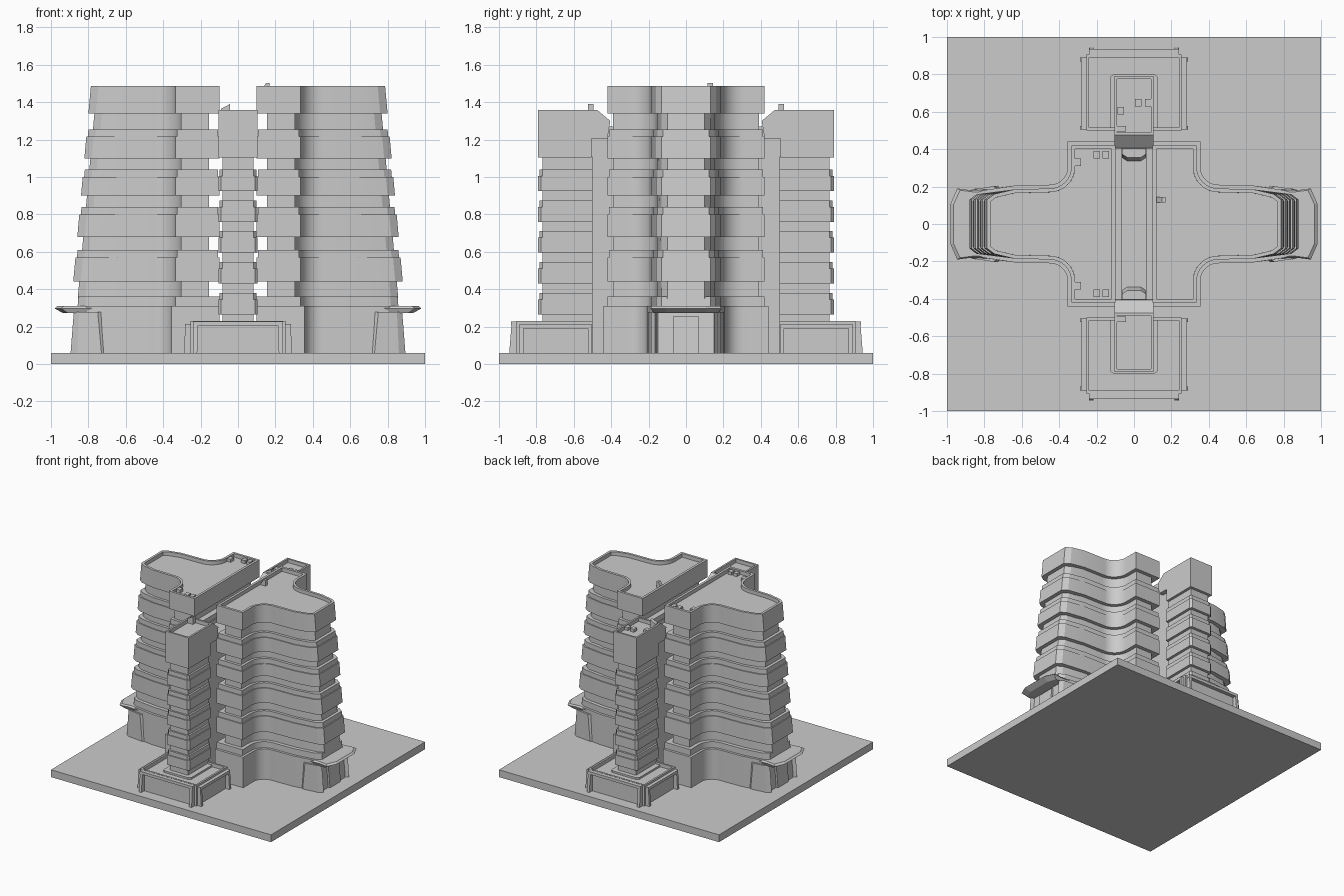
import bpy, bmesh, math

if "Cube" in bpy.data.objects:
    bpy.data.objects.remove(bpy.data.objects["Cube"])


def finish(bm, name):
    bmesh.ops.recalc_face_normals(bm, faces=bm.faces[:])
    me = bpy.data.meshes.new(name)
    bm.to_mesh(me)
    bm.free()
    ob = bpy.data.objects.new(name, me)
    bpy.context.collection.objects.link(ob)
    return ob


def sink(bm, face, rim, depth):
    """Turn a cap face into a parapet rim with a sunken roof."""
    bm.normal_update()
    bmesh.ops.inset_region(bm, faces=[face], thickness=rim, use_even_offset=True)
    bmesh.ops.inset_region(bm, faces=[face], thickness=0.0002, use_even_offset=True)
    bmesh.ops.translate(bm, verts=face.verts[:], vec=(0, 0, -depth))


def loft(name, low, high, z0, z1, sx=1, sy=1, rim=0, depth=0.03):
    """Prism between two matching outlines, mirrored by sx, sy."""
    bm = bmesh.new()
    a = [bm.verts.new((x * sx, y * sy, z0)) for x, y in low]
    b = [bm.verts.new((x * sx, y * sy, z1)) for x, y in high]
    n = len(a)
    bm.faces.new(a[::-1])
    top = bm.faces.new(b)
    for i in range(n):
        j = (i + 1) % n
        bm.faces.new((a[i], a[j], b[j], b[i]))
    bmesh.ops.recalc_face_normals(bm, faces=bm.faces[:])
    if rim:
        sink(bm, top, rim, depth)
    return finish(bm, name)


def rect(x0, x1, y0, y1):
    return [(x0, y0), (x1, y0), (x1, y1), (x0, y1)]


def box(name, x0, x1, y0, y1, z0, z1, sx=1, sy=1, rim=0, depth=0.03):
    r = rect(x0, x1, y0, y1)
    return loft(name, r, r, z0, z1, sx, sy, rim, depth)


def side_prism(name, profile, x0, x1, sy=1, roof_edge=None):
    """Extrude a (y, z) profile along x; optionally sink the roof edge's face."""
    bm = bmesh.new()
    a = [bm.verts.new((x0, y * sy, z)) for y, z in profile]
    b = [bm.verts.new((x1, y * sy, z)) for y, z in profile]
    n = len(a)
    bm.faces.new(a)
    bm.faces.new(b[::-1])
    sides = [bm.faces.new((a[i], b[i], b[(i + 1) % n], a[(i + 1) % n])) for i in range(n)]
    bmesh.ops.recalc_face_normals(bm, faces=bm.faces[:])
    if roof_edge is not None:
        sink(bm, sides[roof_edge], 0.015, 0.03)
    return finish(bm, name)


def wing_plan(z, off=0.0, inner=0.1, back=0.0):
    """T-shaped wing outline with concave shoulders; the end leans in with height."""
    xe = 0.915 - 0.09 * (z - 0.06) - back
    half = [(inner, 0.42 + off), (0.335 + off, 0.42 + off)]
    r = 0.115 - off
    for i in range(11):
        t = math.pi + i / 10 * math.pi / 2
        half.append((0.45 + r * math.cos(t), 0.305 + r * math.sin(t)))
    half += [(0.64, 0.185 + off), (xe - 0.04, 0.16 + off), (xe, 0.13 + off)]
    return half + [(x, -y) for x, y in reversed(half)]


# ground plate
box("base_plate", -1, 1, -1, 1, 0, 0.06)

# two mirrored wings
bands = [(0.44, 0.61), (0.68, 0.84), (0.90, 1.04), (1.10, 1.255), (1.34, 1.485)]
for sx, side in ((-1, "left"), (1, "right")):
    def layer(part, z0, z1, off, inner, back, rim=0):
        ob = loft(f"{side}_wing_{part}", wing_plan(z0, off, inner, back),
                  wing_plan(z1, off, inner, back), z0, z1, sx, 1, rim)
        with bpy.context.temp_override(object=ob, active_object=ob, selected_objects=[ob],
                                       selected_editable_objects=[ob]):
            bpy.ops.object.shade_smooth_by_angle(angle=math.radians(12))

    layer("ground_floor", 0.055, 0.31, 0.02, 0.1, 0.045)
    layer("ledge", 0.305, 0.36, 0.0, 0.1, 0.035)
    layer("window_core", 0.35, 1.35, -0.03, 0.155, 0.032)
    for i, (z0, z1) in enumerate(bands):
        if i == 4:
            layer("roof_band", z0, z1, 0, 0.1, 0, 0.02)
        else:
            # balcony wall with a slightly inset railing
            layer(f"balcony_band_{i + 1}", z0, z1 - 0.04, 0, 0.1, 0)
            layer(f"balcony_rail_{i + 1}", z0 + 0.05, z1, -0.008, 0.107, 0.008)

    # entrance canopy, door and slanted fins at the wing end
    low = [(0.68, 0.17), (0.86, 0.175), (0.91, 0.17), (0.935, 0.1)]
    high = [(0.68, 0.19), (0.87, 0.18), (0.945, 0.19), (0.98, 0.11)]
    low += [(x, -y) for x, y in reversed(low)]
    high += [(x, -y) for x, y in reversed(high)]
    loft(f"{side}_canopy_underside", low, high, 0.272, 0.297, sx)
    top = [(x - 0.015, y * 0.95) for x, y in high]
    loft(f"{side}_canopy_top", high, top, 0.297, 0.31, sx)
    loft(f"{side}_door", rect(0.8, 0.885, -0.07, 0.07), rect(0.8, 0.868, -0.07, 0.07),
         0.06, 0.255, sx)
    for sy in (-1, 1):
        outer = [(0.71, 0.19), (0.73, 0.202), (0.86, 0.187), (0.895, 0.165), (0.86, 0.155), (0.71, 0.17)]
        upper = [(0.73, 0.19), (0.75, 0.202), (0.85, 0.187), (0.878, 0.165), (0.84, 0.155), (0.73, 0.17)]
        loft(f"{side}_entrance_fin", outer, upper, 0.06, 0.278, sx, sy)

# narrow spine in the slot between the wings
box("central_spine", -0.068, 0.068, -0.505, 0.505, 0.06, 1.21)

# front and back towers, written for the back (+y) and mirrored
tower_plan = [(-0.105, 0.5), (0.105, 0.5), (0.105, 0.775), (0.09, 0.79), (-0.09, 0.79), (-0.105, 0.775)]
rail_plan = [(x * 0.93, y - (0.008 if y > 0.6 else 0)) for x, y in tower_plan]
for sy, side in ((-1, "front"), (1, "back")):
    # podium with raised rim
    box(f"{side}_podium", -0.255, 0.255, 0.5, 0.905, 0.055, 0.23, 1, sy, 0.015, 0.03)
    # portal frames: beam plus tapered legs on the end and both sides
    box(f"{side}_end_beam", -0.24, 0.24, 0.9, 0.935, 0.205, 0.228, 1, sy)
    for sx in (-1, 1):
        loft(f"{side}_end_leg", rect(0.218, 0.24, 0.9, 0.945), rect(0.215, 0.237, 0.9, 0.933),
             0.06, 0.21, sx, sy)
        box(f"{side}_side_beam", 0.25, 0.283, 0.505, 0.89, 0.19, 0.213, sx, sy)
        for y in (0.505, 0.87):
            loft(f"{side}_side_leg", rect(0.25, 0.29, y, y + 0.02), rect(0.25, 0.282, y, y + 0.02),
                 0.06, 0.195, sx, sy)
    # plinth, core and balcony bands
    plinth = [(x * 1.2, y + (0.012 if y > 0.6 else 0)) for x, y in tower_plan]
    loft(f"{side}_tower_plinth", plinth, plinth, 0.19, 0.215, 1, sy)
    box(f"{side}_tower_core", -0.083, 0.083, 0.5, 0.767, 0.2, 1.11, 1, sy)
    for i in range(5):
        z1 = 1.04 - 0.165 * i
        loft(f"{side}_tower_band_{i + 1}", tower_plan, tower_plan, z1 - 0.115, z1 - 0.035, 1, sy)
        loft(f"{side}_tower_rail_{i + 1}", rail_plan, rail_plan, z1 - 0.06, z1, 1, sy)
    # top block, sloping down toward the wings, with a sunken roof
    profile = [(0.79, 1.105), (0.505, 1.105), (0.505, 1.205), (0.42, 1.205),
               (0.405, 1.30), (0.475, 1.358), (0.79, 1.358)]
    side_prism(f"{side}_tower_top", profile, -0.105, 0.105, sy, 5)
    # wedge vent at the roof edge and small faceted bay over the spine
    vent = [(-0.09, 1.32), (-0.042, 1.32), (-0.042, 1.39), (-0.09, 1.365)]
    bm = bmesh.new()
    rows = [[bm.verts.new((x, y * sy, z)) for x, z in vent] for y in (0.495, 0.525)]
    for r in rows:
        bm.faces.new(r)
    for i in range(4):
        j = (i + 1) % 4
        bm.faces.new((rows[0][i], rows[0][j], rows[1][j], rows[1][i]))
    finish(bm, f"{side}_tower_vent")
    bay = [(-0.065, 0.42), (-0.065, 0.375), (-0.035, 0.355), (0.035, 0.355), (0.065, 0.375), (0.065, 0.42)]
    bay_low = [(x, y - (0.022 if y < 0.4 else 0)) for x, y in bay]
    loft(f"{side}_spine_bay", bay_low, bay, 1.2, 1.27, 1, sy)
    # units on the left wing roof
    for x, y in ((-0.3, 0.33), (-0.2, 0.37), (-0.152, 0.37)):
        box("roof_unit", x - 0.017, x + 0.017, y - 0.02, y + 0.02, 1.45, 1.48, 1, sy)

# remaining roof units
for x, y in ((-0.07, 0.605), (0.022, 0.648), (0.075, 0.648)):
    box("tower_roof_unit", x - 0.017, x + 0.017, y - 0.02, y + 0.02, 1.32, 1.352)
loft("right_roof_unit", rect(0.117, 0.168, 0.115, 0.145), rect(0.15, 0.168, 0.115, 0.145), 1.45, 1.503)
